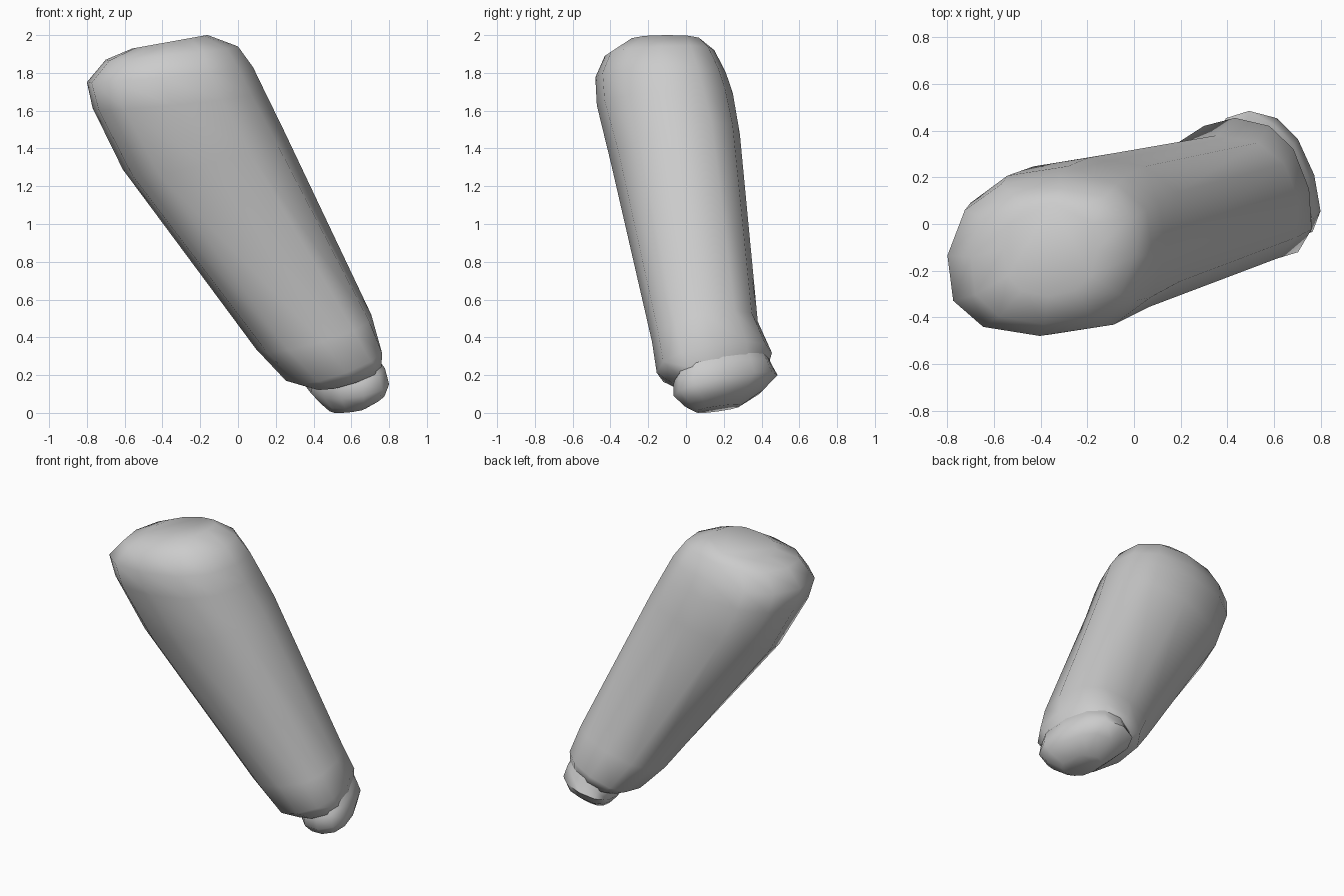
import bpy, bmesh
from math import sin, cos, pi, radians

if "Cube" in bpy.data.objects:
    bpy.data.objects.remove(bpy.data.objects["Cube"])

SIDES = 12


def power(v, e):
    return abs(v) ** e * (1 if v >= 0 else -1)


def outline(skew):
    """Unit rounded-box outline, sheared so its back leans towards -x."""
    pts = []
    for i in range(SIDES):
        a = 2 * pi * i / SIDES
        u, v = power(cos(a), 0.83), power(sin(a), 0.83)
        pts.append((u - skew * v, v))
    widest = max(p[0] for p in pts)
    return [(u / widest, v) for u, v in pts]


def loft(name, rings):
    """Skin cross-sections: centre x,y,z, half-widths x,y, slopes x,y, skew."""
    bm = bmesh.new()
    loops = []
    for cx, cy, cz, hx, hy, kx, ky, skew in rings:
        loop = []
        for u, v in outline(skew):
            dx, dy = hx * u, hy * v
            z = min(2, max(0, cz + kx * dx + ky * dy))
            loop.append(bm.verts.new((cx + dx, cy + dy, z)))
        loops.append(loop)
    for lo, hi in zip(loops, loops[1:]):
        for i in range(SIDES):
            j = (i + 1) % SIDES
            bm.faces.new((lo[i], lo[j], hi[j], hi[i]))
    bm.faces.new(loops[0])
    bm.faces.new(loops[-1])
    bmesh.ops.recalc_face_normals(bm, faces=bm.faces)
    mesh = bpy.data.meshes.new(name)
    bm.to_mesh(mesh)
    bm.free()
    obj = bpy.data.objects.new(name, mesh)
    bpy.context.collection.objects.link(obj)
    bpy.ops.object.select_all(action='DESELECT')
    obj.select_set(True)
    bpy.context.view_layer.objects.active = obj
    bpy.ops.object.shade_smooth_by_angle(angle=radians(60))
    return obj


# Leaning tapered sleeve, from rounded top to the lip at the bottom
loft("tapered_sleeve", [
    (-0.36, -0.11, 1.965, 0.20, 0.20, 0.18, 0.00, -0.05),
    (-0.35, -0.14, 1.905, 0.35, 0.29, 0.10, 0.04, -0.1),
    (-0.36, -0.135, 1.79, 0.44, 0.345, 0.09, 0.03, -0.1),
    (-0.315, -0.112, 1.66, 0.455, 0.36, 0.10, 0.08, -0.07),
    (-0.185, -0.055, 1.395, 0.425, 0.34, 0.25, 0.25, 0.02),
    (0.40, 0.10, 0.43, 0.305, 0.28, 0.30, 0.24, 0.15),
    (0.502, 0.15, 0.265, 0.26, 0.305, 0.38, 0.26, 0.28),
    (0.55, 0.18, 0.205, 0.21, 0.255, 0.35, 0.28, 0.4),
])

# Rounded plug protruding from the narrow end
loft("end_plug", [
    (0.55, 0.19, 0.26, 0.19, 0.24, 0.36, 0.30, 0.45),
    (0.57, 0.195, 0.205, 0.208, 0.26, 0.36, 0.30, 0.45),
    (0.58, 0.21, 0.145, 0.22, 0.275, 0.22, 0.27, 0.45),
    (0.60, 0.20, 0.08, 0.175, 0.21, 0.22, 0.27, 0.4),
    (0.58, 0.17, 0.022, 0.10, 0.12, 0.15, 0.18, 0.3),
])
